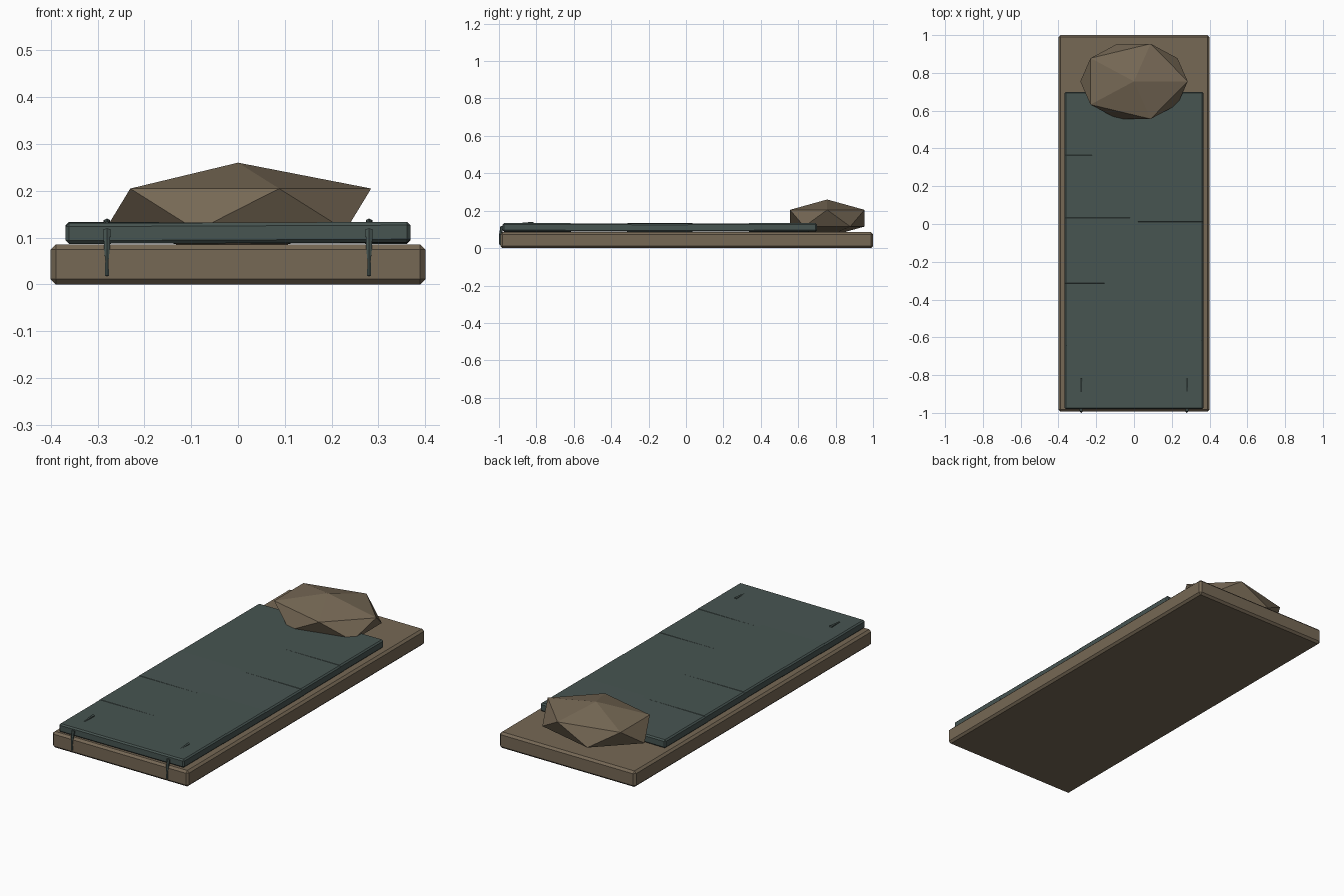
import bpy, bmesh, math
from mathutils import Vector, Matrix

cube = bpy.data.objects.get("Cube")
if cube:
    bpy.data.objects.remove(cube, do_unlink=True)


def make_material(name, color):
    mat = bpy.data.materials.new(name)
    mat.use_nodes = True
    mat.diffuse_color = color
    bsdf = mat.node_tree.nodes["Principled BSDF"]
    bsdf.inputs["Base Color"].default_value = color
    bsdf.inputs["Roughness"].default_value = 0.9
    return mat


brown = make_material("dusty brown", (0.18, 0.138, 0.09, 1))
teal = make_material("dark teal", (0.063, 0.09, 0.083, 1))


def finish(name, bm, mat):
    mesh = bpy.data.meshes.new(name)
    bmesh.ops.recalc_face_normals(bm, faces=bm.faces)
    bm.to_mesh(mesh)
    bm.free()
    mesh.materials.append(mat)
    obj = bpy.data.objects.new(name, mesh)
    bpy.context.collection.objects.link(obj)
    return obj


def slab(name, low, high, chamfer, mat, roll=0):
    """Chamfered box between two corners, rolled about its long axis."""
    low, high = Vector(low), Vector(high)
    bm = bmesh.new()
    bmesh.ops.create_cube(bm, size=1)
    bmesh.ops.scale(bm, vec=high - low, verts=bm.verts)
    bmesh.ops.bevel(bm, geom=bm.edges[:], offset=chamfer, segments=1, affect='EDGES')
    bmesh.ops.rotate(bm, matrix=Matrix.Rotation(math.radians(roll), 3, 'Y'), verts=bm.verts)
    bmesh.ops.translate(bm, vec=(low + high) / 2, verts=bm.verts)
    return finish(name, bm, mat)


def tie(name, rings, mat):
    """Tapered six-sided cord through (centre, radius) rings."""
    bm = bmesh.new()
    direction = (rings[-1][0] - rings[0][0]).normalized()
    turn = direction.to_track_quat('Z', 'X')
    loops = []
    for centre, radius in rings:
        loops.append([bm.verts.new(centre + turn @ Vector(
            (radius * math.cos(a), radius * math.sin(a), 0)))
            for a in (i * math.pi / 3 for i in range(6))])
    for a, b in zip(loops, loops[1:]):
        for i in range(6):
            j = (i + 1) % 6
            bm.faces.new((a[i], a[j], b[j], b[i]))
    bm.faces.new(loops[0])
    bm.faces.new(loops[-1])
    return finish(name, bm, mat)


# Mattress
slab("mattress", (-0.4, -0.993, 0), (0.4, 1.0, 0.085), 0.011, brown)

# Blanket of five overlapping panels, each rolled slightly differently
panels = [(0.33, 0.70, 0.3), (0.005, 0.37, 0.1), (-0.32, 0.04, 0.25),
          (-0.65, -0.285, 0.0), (-0.98, -0.61, -0.25)]
panels[0] = (0.33, 0.70, -0.25)
panels[1] = (0.005, 0.37, 0.0)
for i, (back, front, roll) in enumerate(panels):
    slab(f"blanket_panel_{i + 1}", (-0.368, back, 0.088), (0.368, front, 0.132),
         0.007, teal, roll)

# Faceted pillow
bm = bmesh.new()
bmesh.ops.create_icosphere(bm, subdivisions=1, radius=1)
for v in bm.verts:
    v.co = Vector((v.co.x * 0.318, v.co.y * 0.234 + 0.755, v.co.z * 0.1 + 0.16))
finish("pillow", bm, brown)

# Cord ties on the foot end, one pair each side
for side, x in (("left", 0.28), ("right", -0.28)):
    tie(f"{side}_top_tie", [(Vector((x, -0.815, 0.133)), 0.008),
                            (Vector((x, -0.85, 0.132)), 0.006),
                            (Vector((x, -0.89, 0.13)), 0.004)], teal)
    tie(f"{side}_front_tie", [(Vector((x, -0.983, 0.118)), 0.009),
                              (Vector((x, -0.992, 0.075)), 0.007),
                              (Vector((x, -0.995, 0.05)), 0.004),
                              (Vector((x, -0.995, 0.018)), 0.005)], teal)
